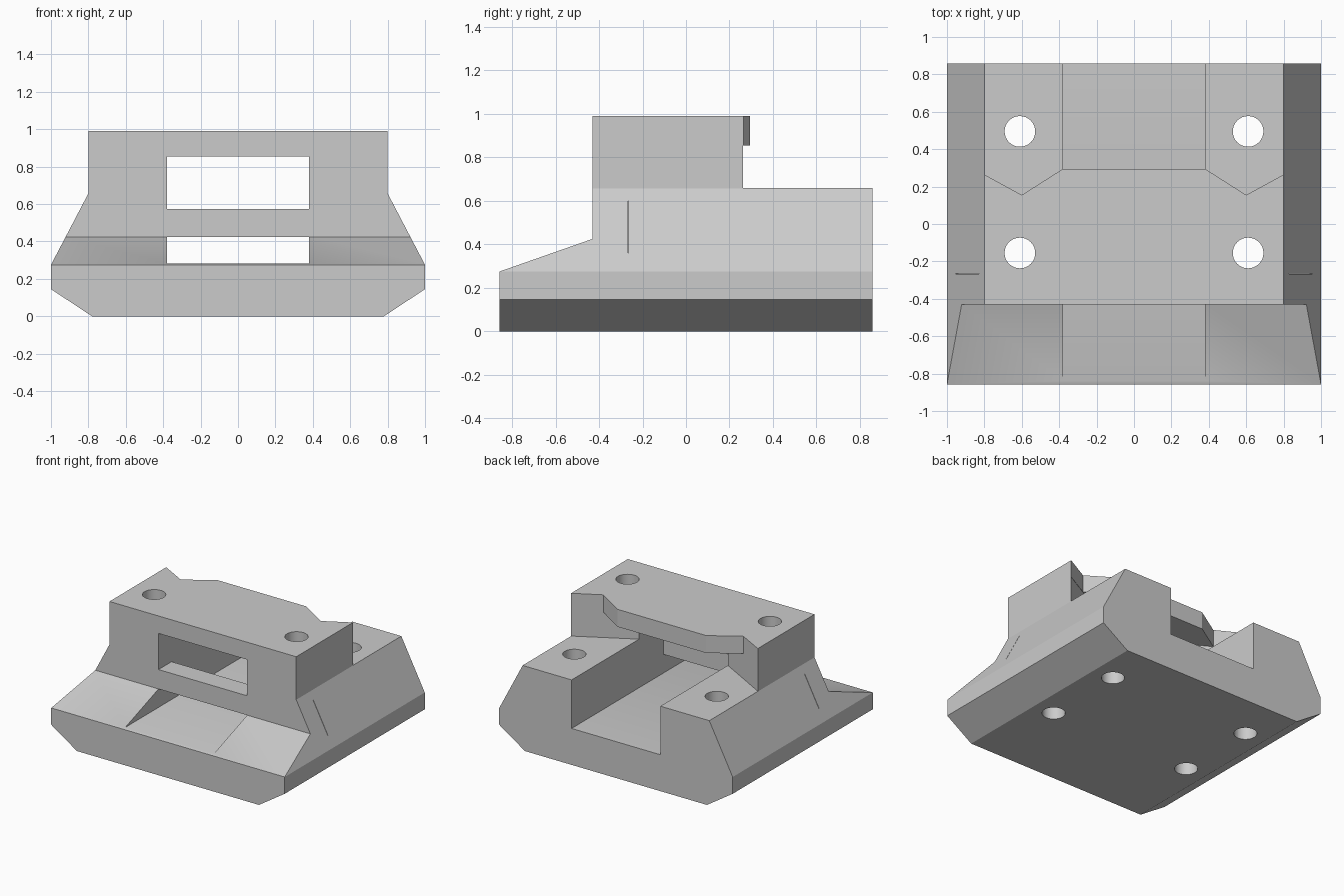
import bpy, bmesh, math
from mathutils import Vector

cube = bpy.data.objects.get("Cube")
if cube:
    bpy.data.objects.remove(cube, do_unlink=True)

grey = bpy.data.materials.new("light_grey")
grey.use_nodes = True
colour = (0.6, 0.6, 0.6, 1)
grey.diffuse_color = colour
grey.node_tree.nodes["Principled BSDF"].inputs["Base Color"].default_value = colour


def prism(name, outline, axis, start, end):
    """Extrude a 2D outline along x, y or z between two positions."""
    place = {"x": lambda a, b: (start, a, b),
             "y": lambda a, b: (a, start, b),
             "z": lambda a, b: (a, b, start)}[axis]
    bm = bmesh.new()
    face = bm.faces.new([bm.verts.new(place(a, b)) for a, b in outline])
    ext = bmesh.ops.extrude_face_region(bm, geom=[face])
    move = Vector([(end - start) * (axis == k) for k in "xyz"])
    bmesh.ops.translate(bm, vec=move,
                        verts=[v for v in ext["geom"] if isinstance(v, bmesh.types.BMVert)])
    bmesh.ops.recalc_face_normals(bm, faces=bm.faces)
    mesh = bpy.data.meshes.new(name)
    bm.to_mesh(mesh)
    bm.free()
    mesh.materials.append(grey)
    obj = bpy.data.objects.new(name, mesh)
    bpy.context.collection.objects.link(obj)
    return obj


def mirrored(half):
    """Complete a right-hand outline with its mirror image."""
    return half + [(-a, b) for a, b in reversed(half)]


def rect(a, b, c, d):
    return [(a, c), (b, c), (b, d), (a, d)]


def circle(x, y, r, n=32):
    return [(x + r * math.cos(math.tau * i / n), y + r * math.sin(math.tau * i / n))
            for i in range(n)]


# Main body: chamfered base, sloping sides and upright top
body = prism("mount_body", mirrored([(0.78, 0), (1, 0.145), (1, 0.275), (0.8, 0.657), (0.8, 0.99)]),
             "y", -0.857, 0.857)


def cut(cutter):
    cutter.hide_render = True
    mod = body.modifiers.new("cut", "BOOLEAN")
    mod.operation = "DIFFERENCE"
    mod.solver = "EXACT"
    mod.object = cutter
    bpy.context.view_layer.objects.active = body
    bpy.ops.object.modifier_apply(modifier=mod.name)
    bpy.data.objects.remove(cutter, do_unlink=True)


# Sloping front ledge
cut(prism("front_cutter", [(-1.1, 0.19), (-0.43, 0.425), (-0.43, 1.2), (-1.1, 1.2)], "x", -1.2, 1.2))

# Rear shelf with angled block walls
cut(prism("shelf_cutter", mirrored([(1.1, 1.1), (1.1, 0.262), (0.8, 0.262), (0.3, -0.013)]),
          "z", 0.658, 0.855))

# Overhanging rear lip with two notches
cut(prism("lip_cutter", mirrored([(1.1, 1.1), (1.1, 0.264), (0.8, 0.264), (0.6, 0.155), (0.38, 0.295)]),
          "z", 0.8, 1.2))

# Central channel and front window, leaving a crossbar at the front
cut(prism("channel_cutter", [(-1.1, 0.282), (1.1, 0.282), (1.1, 0.855), (-1.1, 0.855),
                             (-1.1, 0.575), (-0.27, 0.575), (-0.27, 0.425), (-1.1, 0.425)],
          "x", -0.38, 0.38))

# Bolt holes and thin side slits
for side in (-1, 1):
    for y in (-0.155, 0.495):
        cut(prism("hole_cutter", circle(side * 0.61, y, 0.082), "z", -0.2, 1.2))
    cut(prism("slit_cutter", rect(-0.267, -0.264, 0.36, 0.6), "x", side * 0.7, side * 1.1))

bpy.ops.object.select_all(action="DESELECT")
body.select_set(True)
bpy.context.view_layer.objects.active = body
bpy.ops.object.shade_smooth_by_angle(angle=math.radians(20))
